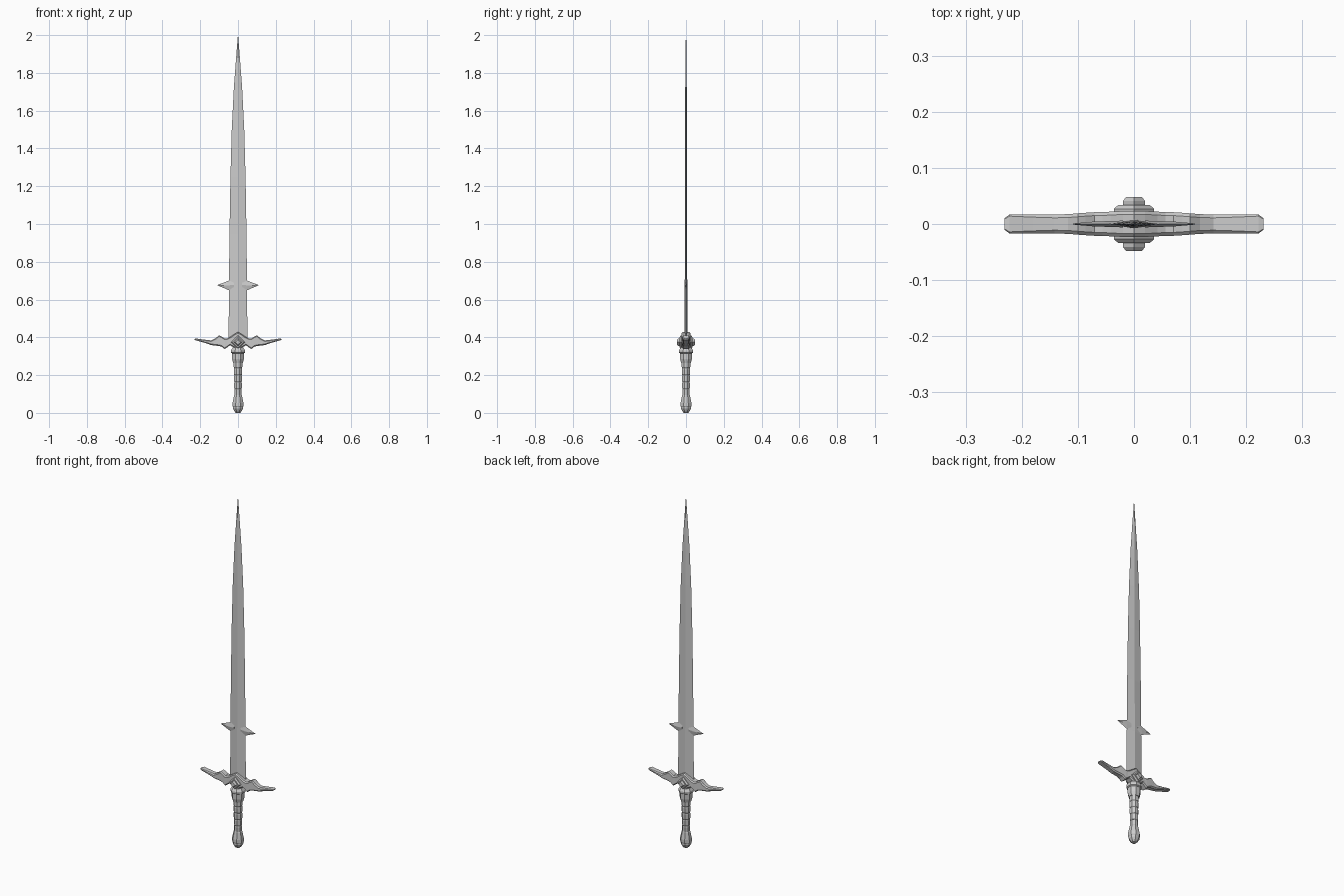
import bpy, bmesh
from math import cos, sin, pi

if "Cube" in bpy.data.objects:
    bpy.data.objects.remove(bpy.data.objects["Cube"])


def loft(name, rings, mirror=None):
    """Skin a list of equal-length point rings and cap both ends."""
    bm = bmesh.new()
    rows = [[bm.verts.new(p) for p in r] for r in rings]
    n = len(rows[0])
    for a, b in zip(rows, rows[1:]):
        for i in range(n):
            j = (i + 1) % n
            bm.faces.new((a[i], a[j], b[j], b[i]))
    bm.faces.new(rows[0])
    bm.faces.new(rows[-1])
    bmesh.ops.remove_doubles(bm, verts=bm.verts, dist=1e-5)
    bmesh.ops.recalc_face_normals(bm, faces=bm.faces)
    me = bpy.data.meshes.new(name)
    bm.to_mesh(me)
    bm.free()
    ob = bpy.data.objects.new(name, me)
    bpy.context.collection.objects.link(ob)
    if mirror is not None:
        m = ob.modifiers.new("Mirror", 'MIRROR')
        m.use_axis = [i == mirror for i in range(3)]
        m.use_mirror_merge = False
    return ob


def lathe(name, profile, sides=8):
    """Faceted turned part from (radius, z) pairs, flat sides facing the axes."""
    angs = [2 * pi * (i + 0.5) / sides for i in range(sides)]
    k = 1 / cos(pi / sides)
    return loft(name, [[(r * k * cos(a), r * k * sin(a), z) for a in angs]
                       for r, z in profile])


# Blade: long tapering diamond section with a central ridge
blade = [(0.36, 0.050, 0.008), (0.65, 0.048, 0.007), (0.95, 0.045, 0.005),
         (1.25, 0.040, 0.005), (1.50, 0.033, 0.0045), (1.72, 0.022, 0.004),
         (1.88, 0.010, 0.003), (1.95, 0.0045, 0.002), (2.0, 0.0006, 0.0006)]
loft("blade", [[(w, 0, z), (0, t, z), (-w, 0, z), (0, -t, z)]
               for z, w, t in blade])

# Side spikes on the lower blade
spike = [(0.02, 0.648, 0.708, 0.006), (0.05, 0.650, 0.700, 0.005),
         (0.075, 0.661, 0.690, 0.004), (0.109, 0.675, 0.677, 0.001)]
loft("blade_spikes", [[(x, 0, b), (x, t, (a + b) / 2), (x, 0, a), (x, -t, (a + b) / 2)]
                      for x, b, a, t in spike], mirror=0)

# Crossguard: winged arms, chamfered box section (x, bottom, top, half depth)
guard = [(0, 0.333, 0.428, 0.023), (0.02, 0.345, 0.417, 0.023),
         (0.042, 0.358, 0.402, 0.022), (0.056, 0.348, 0.395, 0.021),
         (0.070, 0.338, 0.394, 0.021), (0.086, 0.350, 0.404, 0.020),
         (0.100, 0.354, 0.411, 0.019), (0.118, 0.356, 0.396, 0.0175),
         (0.142, 0.359, 0.384, 0.017), (0.180, 0.372, 0.388, 0.017),
         (0.222, 0.384, 0.394, 0.017), (0.231, 0.387, 0.392, 0.010)]


def box_ring(x, b, a, t):
    c = min(0.006, (a - b) * 0.3)
    return [(x, t - c, b), (x, t, b + c), (x, t, a - c), (x, t - c, a),
            (x, c - t, a), (x, -t, a - c), (x, -t, b + c), (x, c - t, b)]


arms = [(-x, b, a, t) for x, b, a, t in guard[:0:-1]] + guard
loft("crossguard", [box_ring(*s) for s in arms])

# Stepped diamond bosses on front and back of the guard
Z = 0.374


def diamond(r, y):
    return [(r, y, Z), (0, y, Z + r), (-r, y, Z), (0, y, Z - r)]


loft("diamond_bosses", [diamond(r, y) for r, y in
     [(0.036, 0.0), (0.036, 0.027), (0.028, 0.034), (0.020, 0.034),
      (0.020, 0.041), (0.014, 0.048)]], mirror=1)

# Collar under the guard
lathe("collar", [(0.026, 0.265), (0.031, 0.285), (0.031, 0.315), (0.037, 0.319),
                 (0.037, 0.331), (0.028, 0.345)])

# Wrapped grip: repeating bulging bands
grip = []
for i in range(5):
    z, r = 0.09 + i * 0.037, 0.0175 + i * 0.0008
    grip += [(r, z), (r + 0.002, z + 0.005), (r + 0.002, z + 0.030), (r, z + 0.037)]
lathe("grip", grip)

# Pommel
lathe("pommel", [(0.012, 0.0), (0.019, 0.009), (0.026, 0.022), (0.026, 0.030),
                 (0.029, 0.036), (0.029, 0.052), (0.025, 0.072), (0.021, 0.092),
                 (0.016, 0.100)])
